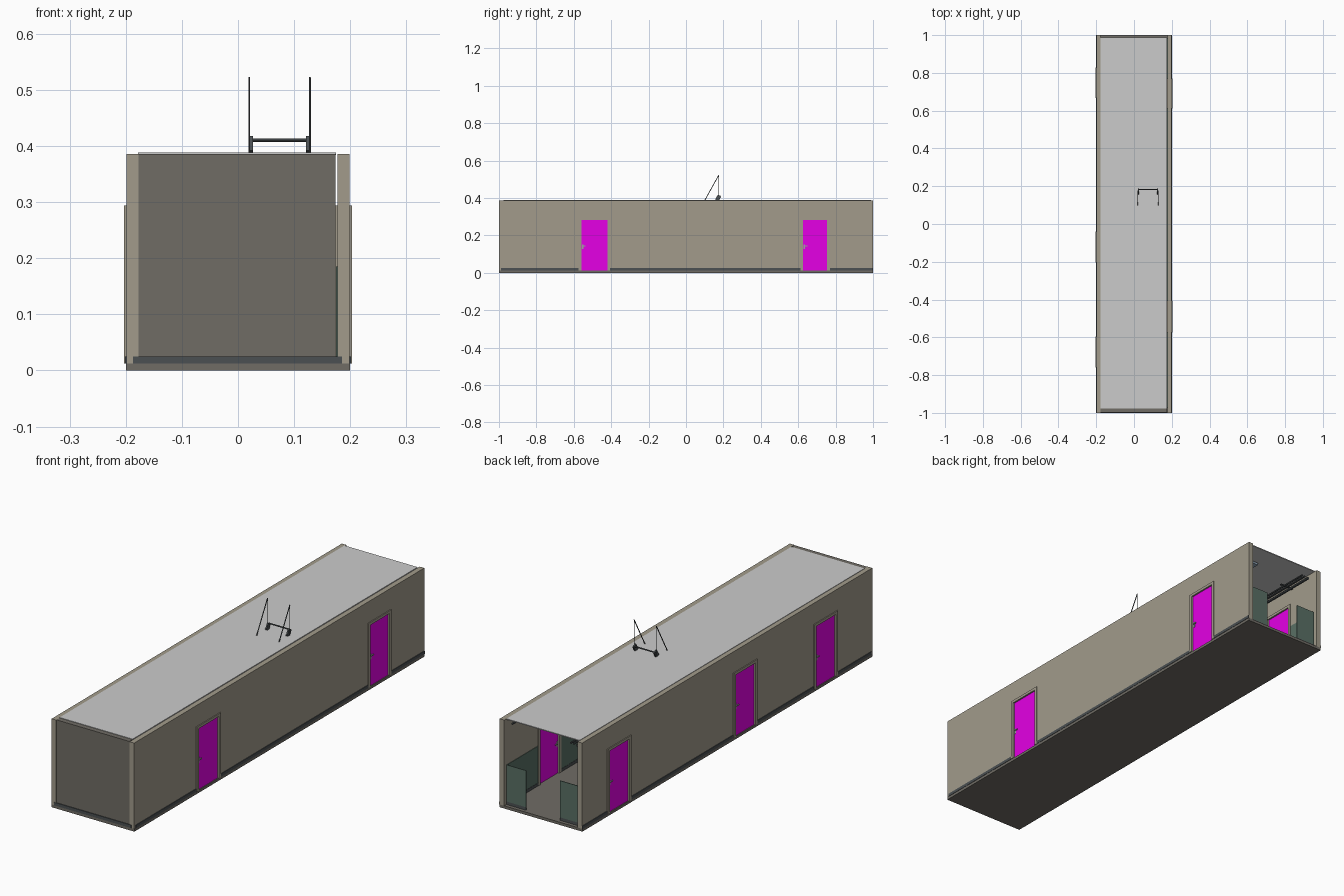
import bpy, math
from mathutils import Vector

if "Cube" in bpy.data.objects:
    bpy.data.objects.remove(bpy.data.objects["Cube"])


def material(name, rgb):
    m = bpy.data.materials.new(name)
    m.diffuse_color = (*rgb, 1)
    m.use_nodes = True
    m.node_tree.nodes["Principled BSDF"].inputs["Base Color"].default_value = m.diffuse_color
    return m


WALL = material("plaster", (0.36, 0.33, 0.26))
FLOOR = material("floor_grey", (0.16, 0.15, 0.13))
TRIM = material("dark_trim", (0.07, 0.08, 0.085))
ROOF = material("roof_grey", (0.58, 0.58, 0.55))
DOOR = material("door_magenta", (0.78, 0.0, 0.78))
GREEN = material("panel_green", (0.10, 0.16, 0.13))
METAL = material("metal", (0.35, 0.36, 0.37))
LAMP = material("lamp_blue", (0.3, 0.4, 0.5))


def box(name, x, y, z, mat):
    """Box from (min, max) pairs on each axis."""
    v = [(a, b, c) for a in sorted(x) for b in sorted(y) for c in sorted(z)]
    f = [(0, 1, 3, 2), (4, 6, 7, 5), (0, 4, 5, 1),
         (2, 3, 7, 6), (0, 2, 6, 4), (1, 5, 7, 3)]
    me = bpy.data.meshes.new(name)
    me.from_pydata(v, [], f)
    me.materials.append(mat)
    ob = bpy.data.objects.new(name, me)
    bpy.context.collection.objects.link(ob)
    return ob


def rod(name, a, b, r, mat, sides=8):
    a, b = Vector(a), Vector(b)
    d = b - a
    bpy.ops.mesh.primitive_cylinder_add(vertices=sides, radius=r, depth=d.length,
                                        location=(a + b) / 2)
    ob = bpy.context.object
    ob.name = name
    ob.rotation_euler = d.to_track_quat('Z', 'Y').to_euler()
    ob.data.materials.append(mat)
    bpy.ops.object.shade_smooth_by_angle()
    return ob


OUT, INN = 0.199, 0.177          # wall outer and inner faces
BASE, DTOP, TOP = 0.012, 0.282, 0.386
TRIM_TOP, PANEL_TOP = 0.025, 0.185


def side(label, s, doors):
    """One long wall with doors; s is the sign of x."""
    edges = [-1.0] + [e for d in doors for e in d] + [1.0]
    fr = 0.014
    for i in range(0, len(edges), 2):
        a, b = edges[i], edges[i + 1]
        ta = a + (fr if i else 0.01)
        tb = b - (fr if i + 2 < len(edges) else 0.0)
        box(label + "_wall", (s * INN, s * OUT), (a, b), (BASE, TOP), WALL)
        box(label + "_outer_skirting", (s * OUT, s * 0.2015), (ta, tb), (BASE, TRIM_TOP), TRIM)
        ia = max(ta, -0.974)
        ib = min(tb, 0.985)
        box(label + "_inner_skirting", (s * INN, s * (INN - 0.003)), (ia, ib), (BASE, TRIM_TOP), TRIM)
        box(label + "_wainscot", (s * INN, s * (INN - 0.002)), (ia, ib), (TRIM_TOP, PANEL_TOP), GREEN)
    for a, b in doors:
        box(label + "_lintel", (s * INN, s * OUT), (a, b), (DTOP, TOP), WALL)
        box(label + "_door", (s * (INN + 0.003), s * (OUT - 0.003)), (a, b), (BASE, DTOP), DOOR)
        for face, step in ((OUT, 0.004), (INN, -0.004)):
            xs = (s * face, s * (face + step))
            box(label + "_door_jamb", xs, (a - fr, a), (BASE, DTOP), WALL)
            box(label + "_door_jamb", xs, (b, b + fr), (BASE, DTOP), WALL)
            box(label + "_door_head", xs, (a - fr, b + fr), (DTOP, DTOP + 0.012), WALL)
            # handle plate and lever
            k = a + 0.008 if s > 0 else b - 0.008
            t = 1 if s > 0 else -1
            px = face - (0.003 if step > 0 else -0.003)
            d = 1 if step > 0 else -1
            box(label + "_handle_plate", (s * px, s * (px + d * 0.002)),
                (k - 0.004, k + 0.004), (0.128, 0.152), METAL)
            box(label + "_handle_lever", (s * (px + d * 0.002), s * (px + d * 0.006)),
                (k, k + t * 0.016), (0.141, 0.145), METAL)


side("right", 1, [(-0.56, -0.42), (0.625, 0.755)])
side("left", -1, [(-0.745, -0.61), (-0.19, -0.055), (0.68, 0.815)])

# floor, roof and closed front end
box("floor", (-0.2, 0.2), (-1, 1), (0, BASE), FLOOR)
box("roof", (-0.178, 0.175), (-0.976, 0.988), (0.384, 0.388), ROOF)
box("front_wall", (-INN - 0.009, INN - 0.003), (-0.998, -0.975), (BASE, TOP), FLOOR)
box("front_skirting", (-0.187, 0.185), (-1.001, -0.998), (BASE, TRIM_TOP), TRIM)

# low panels beside each end passage
for y0, y1 in ((-0.974, -0.971), (0.982, 0.985)):
    for s in (-1, 1):
        box("end_panel", (s * 0.082, s * 0.174), (y0, y1), (TRIM_TOP, PANEL_TOP), GREEN)
        box("end_skirting", (s * 0.082, s * 0.174), (y0, y1), (BASE, TRIM_TOP), TRIM)

# pipes under the ceiling, with brackets and lamps
for x, z, r in ((-0.155, 0.352, 0.006), (-0.137, 0.355, 0.004), (-0.123, 0.355, 0.004),
                (0.160, 0.362, 0.004)):
    rod("ceiling_pipe", (x, -0.97, z), (x, 0.97, z), r, TRIM)
for i in range(7):
    y = -0.84 + i * 0.28
    box("pipe_bracket", (-INN, -0.112), (y - 0.005, y + 0.005), (0.361, 0.365), TRIM)
    box("ceiling_lamp", (0.065, 0.105), (y - 0.06, y + 0.06), (0.366, 0.375), LAMP)
    box("lamp_mount", (0.08, 0.09), (y - 0.05, y + 0.05), (0.375, 0.384), TRIM)

# rooftop frame: slanted bars, thin uprights, feet and cross bar
for x in (0.020, 0.128):
    rod("slanted_bar", (x, 0.100, 0.387), (x, 0.175, 0.522), 0.002, TRIM, 6)
    box("thin_upright", (x - 0.001, x + 0.001), (0.1745, 0.1755), (0.387, 0.522), TRIM)
    fx = x + (0.004 if x < 0.07 else -0.004)
    foot = box("frame_foot", (-0.003, 0.003), (-0.010, 0.010), (-0.015, 0.015), TRIM)
    foot.location = (fx, 0.172, 0.400)
    foot.rotation_euler.x = -math.radians(30)
rod("cross_bar", (0.022, 0.182, 0.410), (0.126, 0.182, 0.410), 0.003, TRIM)
